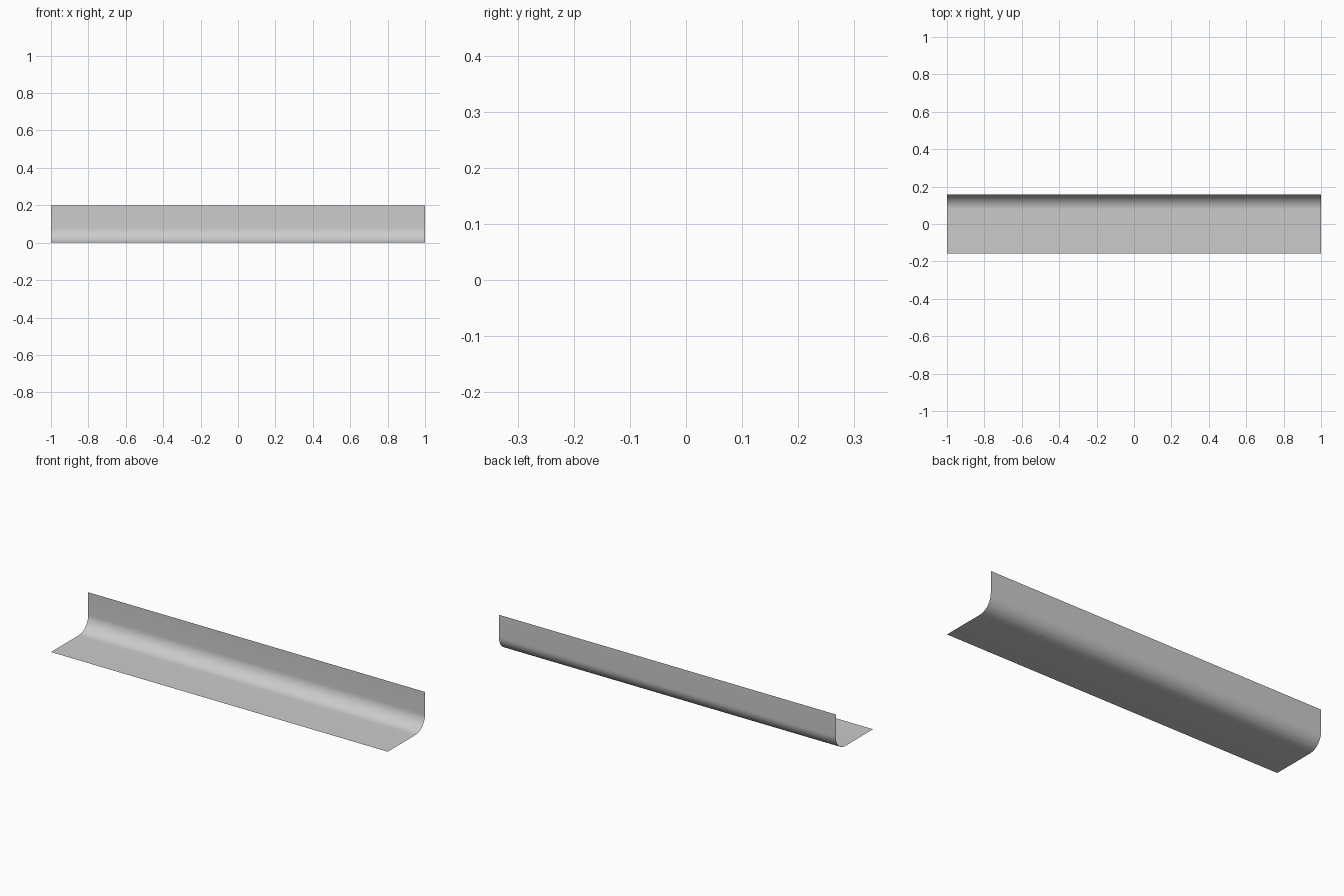
import bpy, bmesh, math

if "Cube" in bpy.data.objects:
    bpy.data.objects.remove(bpy.data.objects["Cube"])

# Backdrop sheet: floor, rounded bend and upright wall, swept along x
R, Y, H, N = 0.08, 0.158, 0.2, 16
profile = [(-Y, 0.0)]
for i in range(N + 1):
    a = math.pi / 2 * i / N
    profile.append((Y - R + R * math.sin(a), R - R * math.cos(a)))
profile.append((Y, H))

bm = bmesh.new()
verts = [bm.verts.new((-1, y, z)) for y, z in profile]
edges = [bm.edges.new(pair) for pair in zip(verts, verts[1:])]
swept = bmesh.ops.extrude_edge_only(bm, edges=edges)["geom"]
bmesh.ops.translate(bm, vec=(2, 0, 0),
                    verts=[g for g in swept if isinstance(g, bmesh.types.BMVert)])

# Face the sheet towards the front and top
bm.normal_update()
if sum(f.normal.z for f in bm.faces) < 0:
    bmesh.ops.reverse_faces(bm, faces=bm.faces[:])

mesh = bpy.data.meshes.new("curved_sheet")
bm.to_mesh(mesh)
bm.free()
sheet = bpy.data.objects.new("curved_sheet", mesh)
bpy.context.collection.objects.link(sheet)
bpy.context.view_layer.objects.active = sheet
sheet.select_set(True)
bpy.ops.object.shade_smooth_by_angle(angle=math.radians(30))
